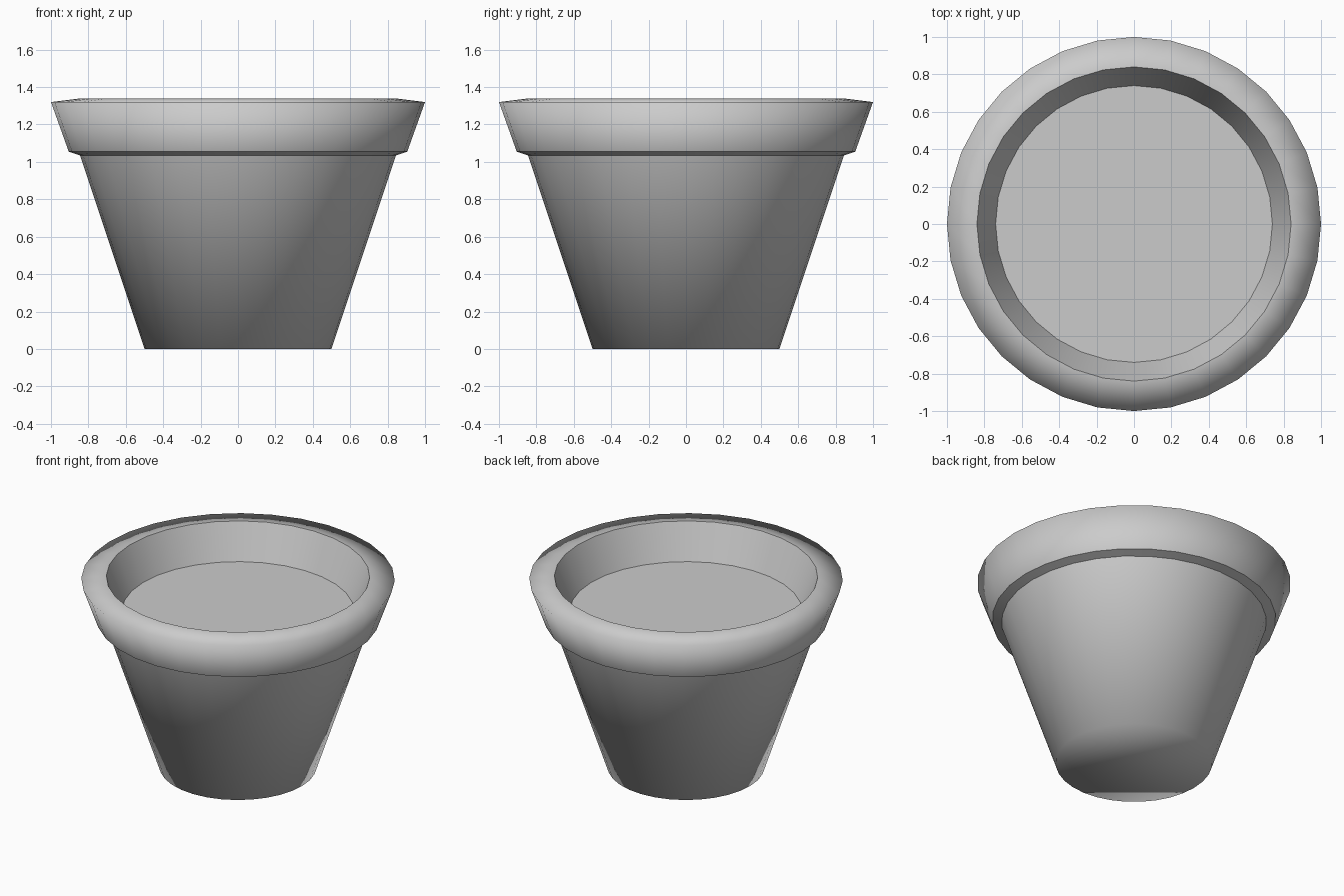
import bpy
import bmesh
from math import cos, sin, tau

if "Cube" in bpy.data.objects:
    bpy.data.objects.remove(bpy.data.objects["Cube"])

SIDES = 32


def lathe(name, profile, sharp=(), cap_start=False, flip_cap=False):
    """Spin (radius, height) points round z; 'sharp' lists rings kept crisp."""
    bm = bmesh.new()
    rings = [[bm.verts.new((r * cos(tau * i / SIDES), r * sin(tau * i / SIDES), z))
              for i in range(SIDES)] for r, z in profile]
    for low, high in zip(rings, rings[1:]):
        for i in range(SIDES):
            j = (i + 1) % SIDES
            bm.faces.new((low[i], low[j], high[j], high[i]))
    if cap_start:
        bm.faces.new(rings[0] if flip_cap else rings[0][::-1])
    for face in bm.faces:
        face.smooth = True
    for k in sharp:
        for i in range(SIDES):
            edge = bm.edges.get((rings[k][i], rings[k][(i + 1) % SIDES]))
            edge.smooth = False
    mesh = bpy.data.meshes.new(name)
    bm.to_mesh(mesh)
    bm.free()
    obj = bpy.data.objects.new(name, mesh)
    bpy.context.collection.objects.link(obj)
    return obj


# Tapered body with a closed base, shaded softly into the bottom
lathe("pot_body", [(0.5, 0), (0.845, 1.035)], cap_start=True)

# Flared collar: underside, outer band, sloping lip and inner wall
lathe("pot_rim",
      [(0.845, 1.035), (0.905, 1.055), (1.0, 1.32), (0.84, 1.34), (0.74, 1.10)],
      sharp=(1, 3))

# Flat soil surface filling the opening
lathe("soil", [(0.74, 1.10)], cap_start=True, flip_cap=True)
